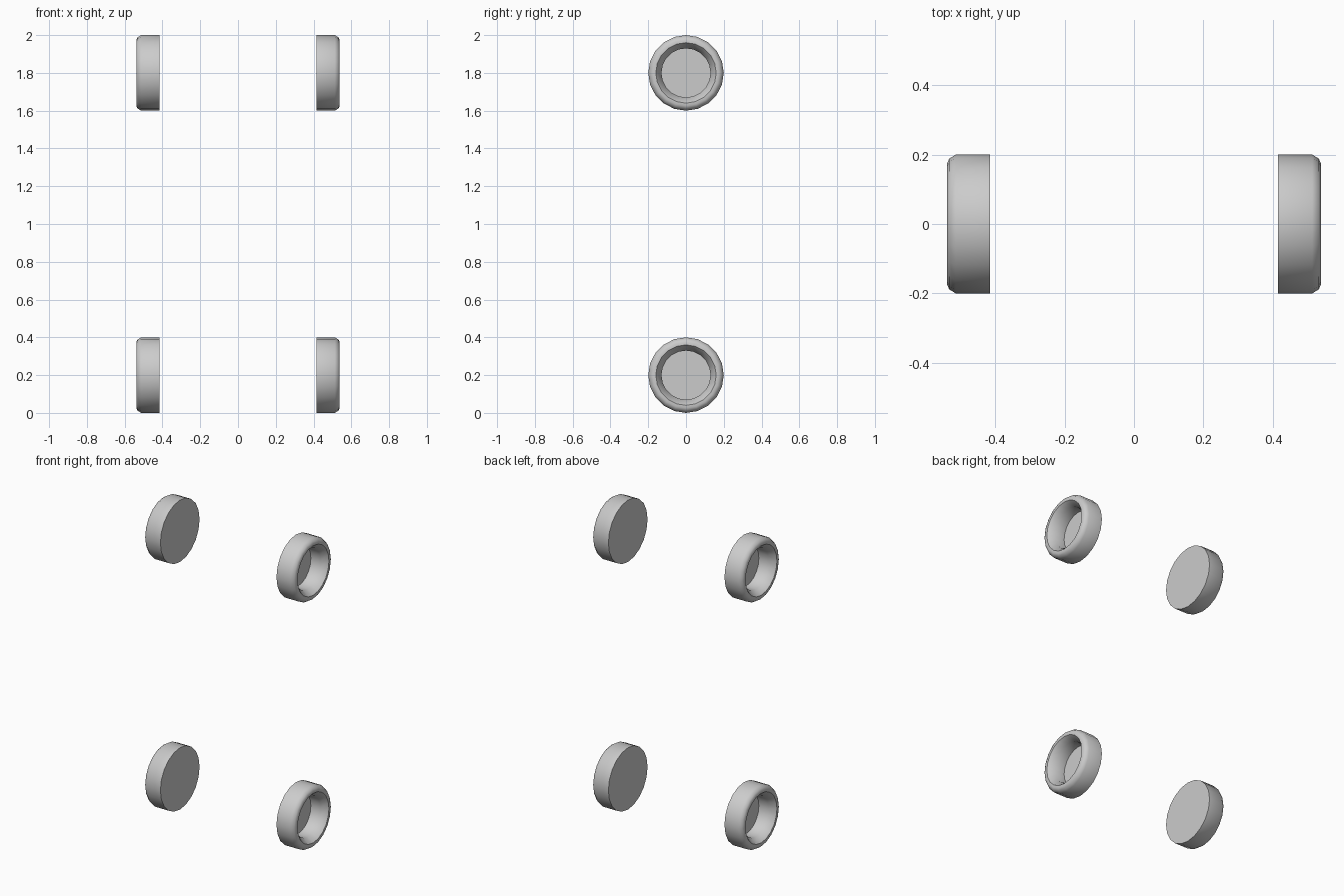
import bpy, bmesh, math

if "Cube" in bpy.data.objects:
    bpy.data.objects.remove(bpy.data.objects["Cube"])

SIDES = 20
# Wheel section: (distance from the x = 0 plane, radius)
PROFILE = [(0.415, 0.2), (0.513, 0.2), (0.532, 0.188), (0.538, 0.175), (0.538, 0.16),
           (0.50, 0.13), (0.43, 0.13)]


def wheel(name, side, z):
    bm = bmesh.new()
    rings = []
    for x, r in PROFILE:
        rings.append([bm.verts.new((side * x,
                                    r * math.sin(2 * math.pi * i / SIDES),
                                    z + r * math.cos(2 * math.pi * i / SIDES)))
                      for i in range(SIDES)])
    # Tread, rounded shoulder and hub recess
    for a, b in zip(rings, rings[1:]):
        for i in range(SIDES):
            j = (i + 1) % SIDES
            bm.faces.new((a[i], a[j], b[j], b[i]))
    # Flat inner face and recess floor
    bm.faces.new(rings[0])
    bm.faces.new(rings[-1])
    bmesh.ops.recalc_face_normals(bm, faces=bm.faces)
    mesh = bpy.data.meshes.new(name)
    bm.to_mesh(mesh)
    bm.free()
    ob = bpy.data.objects.new(name, mesh)
    bpy.context.collection.objects.link(ob)
    bpy.ops.object.select_all(action='DESELECT')
    ob.select_set(True)
    bpy.context.view_layer.objects.active = ob
    bpy.ops.object.shade_smooth_by_angle(angle=math.radians(50))


# Four wheels: left and right, lower and upper
for side, side_name in ((-1, "left"), (1, "right")):
    for z, level in ((0.2, "lower"), (1.8, "upper")):
        wheel(f"wheel_{level}_{side_name}", side, z)
